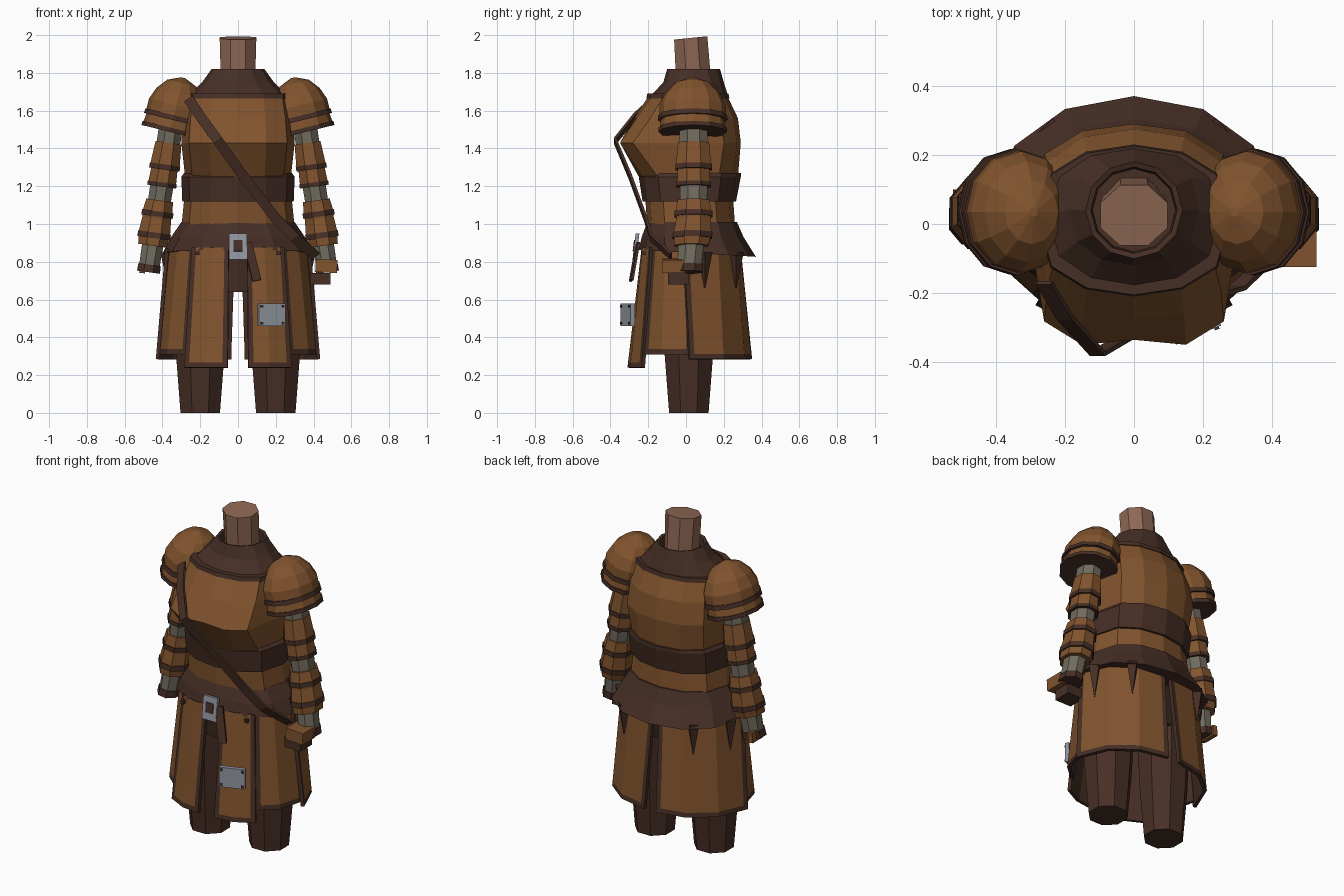
import bpy, bmesh, math
from mathutils import Vector, Matrix

cube = bpy.data.objects.get("Cube")
if cube:
    bpy.data.objects.remove(cube, do_unlink=True)


def material(name, rgb):
    m = bpy.data.materials.new(name)
    m.use_nodes = True
    m.diffuse_color = (*rgb, 1)
    m.node_tree.nodes["Principled BSDF"].inputs["Base Color"].default_value = (*rgb, 1)
    return m


LEATHER = material("tan_leather", (.22, .088, .027))
DARK = material("dark_brown", (.062, .028, .019))
SKIN = material("skin", (.27, .135, .088))
CLOTH = material("grey_cloth", (.165, .148, .115))
METAL = material("steel", (.29, .31, .36))
SIDES = (("left", 1), ("right", -1))


def finish(name, bm, *mats):
    bmesh.ops.recalc_face_normals(bm, faces=bm.faces)
    me = bpy.data.meshes.new(name)
    bm.to_mesh(me)
    bm.free()
    for m in mats:
        me.materials.append(m)
    ob = bpy.data.objects.new(name, me)
    bpy.context.collection.objects.link(ob)
    return ob


def ring(z, rx, yf, yb, cx=0, n=12, p=1, dip=0, tilt=0, slope=0):
    """Oval cross-section from front depth yf to back depth yb."""
    pts, mid, half = [], (yf + yb) / 2, (yb - yf) / 2
    for i in range(n):
        a = math.tau * (i + (.5 if n == 8 else 0)) / n
        c = math.cos(a)
        x = rx * math.sin(a)
        y = half * math.copysign(abs(c) ** p, c)
        if i == n // 2:
            y += dip
        pts.append(Vector((cx + x, mid + y, z + tilt * x + slope * y)))
    return pts


def loft(name, rings, mat, matrix=None):
    bm = bmesh.new()
    loops = [[bm.verts.new(matrix @ v if matrix else v) for v in r] for r in rings]
    n = len(loops[0])
    for a, b in zip(loops, loops[1:]):
        for i in range(n):
            j = (i + 1) % n
            bm.faces.new((a[i], a[j], b[j], b[i]))
    bm.faces.new(loops[0])
    bm.faces.new(loops[-1])
    return finish(name, bm, mat)


def box(name, loc, size, mat, rot=(0, 0, 0)):
    bm = bmesh.new()
    bmesh.ops.create_cube(bm, size=1)
    bmesh.ops.scale(bm, vec=size, verts=bm.verts)
    ob = finish(name, bm, mat)
    ob.location, ob.rotation_euler = loc, rot
    return ob


def solidify(ob, thickness, offset=0, mat_offset=0):
    m = ob.modifiers.new("thickness", "SOLIDIFY")
    m.thickness, m.offset = thickness, offset
    m.material_offset = m.material_offset_rim = mat_offset


def ribbon(name, pts, across, mat):
    bm = bmesh.new()
    w = Vector(across) / 2
    rows = [(bm.verts.new(Vector(p) - w), bm.verts.new(Vector(p) + w)) for p in pts]
    for a, b in zip(rows, rows[1:]):
        bm.faces.new((a[0], a[1], b[1], b[0]))
    solidify(finish(name, bm, mat), .014)


def panel(name, side, top, bottom, zt, zb, trim=.028):
    """Skirt panel with a dark border on its sides and bottom edge."""
    cols = [(Vector((*t, zt)), Vector((*b, zb))) for t, b in zip(top, bottom)]

    def between(a, b):
        f = trim / (b[1] - a[1]).length
        return a[0].lerp(b[0], f), a[1].lerp(b[1], f)
    cols = [cols[0], between(cols[0], cols[1]), *cols[1:-1],
            between(cols[-1], cols[-2]), cols[-1]]
    bm = bmesh.new()
    grid = []
    for t, b in cols:
        row = (t, t.lerp(b, 1 - trim / (zt - zb)), b)
        grid.append([bm.verts.new((side * v.x, v.y, v.z)) for v in row])
    last = len(grid) - 2
    for i in range(last + 1):
        for k in range(2):
            f = bm.faces.new((grid[i][k], grid[i + 1][k], grid[i + 1][k + 1], grid[i][k + 1]))
            f.material_index = int(k == 1 or i in (0, last))
    # Face outward from the body before adding thickness
    bm.normal_update()
    for f in bm.faces:
        c = f.calc_center_median()
        if f.normal.x * c.x + f.normal.y * c.y < 0:
            f.normal_flip()
    me = bpy.data.meshes.new(name)
    bm.to_mesh(me)
    bm.free()
    me.materials.append(LEATHER)
    me.materials.append(DARK)
    ob = bpy.data.objects.new(name, me)
    bpy.context.collection.objects.link(ob)
    solidify(ob, .02, -1, 1)


# Neck and collar
loft("neck", [ring(1.65, .095, -.055, .15, n=8), ring(1.985, .105, -.07, .12, n=8, slope=.1)], SKIN)
loft("collar", [ring(1.67, .27, -.195, .225, p=.8), ring(1.75, .19, -.12, .2, p=.8),
                ring(1.82, .14, -.1, .18), ring(1.815, .125, -.085, .165),
                ring(1.76, .12, -.08, .16)], DARK)

# Torso
loft("chest", [ring(1.675, .27, -.2, .22, p=.7), ring(1.56, .29, -.285, .275, p=.6, dip=.01),
               ring(1.43, .3, -.37, .29, p=.45, dip=.035), ring(1.25, .28, -.25, .275, p=.7)], LEATHER)
loft("neckline_trim", [ring(1.665, .28, -.21, .23, p=.7), ring(1.69, .275, -.205, .225, p=.7)], DARK)
loft("corset_band", [ring(1.27, .285, -.24, .29, p=.7), ring(1.25, .3, -.25, .29, p=.7),
                     ring(1.12, .295, -.23, .265, p=.7)], DARK)
loft("waist", [ring(1.13, .285, -.215, .25, p=.75), ring(.98, .3, -.205, .26, p=.75)], LEATHER)
loft("hip_belt", [ring(1.01, .3, -.205, .27, p=.8), ring(.93, .355, -.235, .305, p=.85),
                  ring(.845, .4, -.25, .37, p=.9, slope=-.06)], DARK)
loft("hips", [ring(.9, .33, -.19, .25), ring(.64, .28, -.15, .18)], DARK)

# Diagonal strap
ribbon("chest_strap", [(-.26, -.17, 1.66), (-.2, -.27, 1.57), (-.105, -.375, 1.44), (.03, -.295, 1.25),
                       (.2, -.215, 1.03), (.3, -.185, .93), (.41, -.08, .83)], (.044, 0, .031), DARK)

# Buckle and hanging strap end
box("buckle", (0, -.265, .88), (.095, .02, .14), METAL, (-.12, 0, 0))
box("buckle_opening", (0, -.274, .885), (.05, .01, .06), DARK, (-.12, 0, 0))
ribbon("belt_tail", [(.05, -.255, .9), (.1, -.29, .7)], (.045, .012, .01), DARK)

# Riveted plate on the front panel
turn = Matrix.Translation((.178, -.308, .52)) @ Matrix.Rotation(.35, 4, "Z")
box("patch_plate", turn.translation, (.15, .025, .12), METAL, turn.to_euler())
for sx in (-1, 1):
    for sz in (-1, 1):
        box("rivet", turn @ Vector((sx * .06, -.015, sz * .045)), (.014, .008, .014), DARK, turn.to_euler())

for label, s in SIDES:
    # Legs
    loft(label + "_leg", [ring(z, r, .015 - r, .015 + r, s * .2, 8)
                          for z, r in ((0, .113), (.3, .138), (.7, .155))], DARK)
    # Skirt
    panel(label + "_front_panel", s, [(.05, -.235), (.14, -.23), (.245, -.19)],
          [(.055, -.31), (.17, -.295), (.285, -.235)], .875, .24)
    panel(label + "_side_panel", s, [(.24, -.175), (.32, -.11), (.375, .02)],
          [(.275, -.22), (.375, -.13), (.42, .03)], .87, .31)
    panel(label + "_back_panel", s, [(.02, .29), (.19, .27), (.32, .17), (.385, -.01)],
          [(.04, .35), (.22, .31), (.36, .2), (.435, .02)], .87, .285)
    for x, y in ((.37, .1), (.235, .265)):
        loft(label + "_hanging_point", [ring(.85, .04, y - .04, y + .04, s * x, 4),
                                        ring(.66, .003, y - .003, y + .003, s * x, 4)], DARK)
    box(label + "_panel_pin", (s * .215, -.225, .845), (.02, .02, .02), DARK)

    # Shoulder plates, leaning in towards the neck
    lean = Matrix.Translation((s * .34, .035, 1.57)) @ Matrix.Rotation(-s * .24, 4, "Y")

    def plate(name, profile, mat):
        loft(label + name, [ring(z, r, -1.17 * r, 1.17 * r) for z, r in profile], mat, lean)
    plate("_shoulder_dome", ((-.01, .15), (.06, .15), (.125, .125), (.18, .08), (.21, .012)), LEATHER)
    plate("_shoulder_upper_trim", ((-.02, .158), (.006, .156)), DARK)
    plate("_shoulder_lower_plate", ((-.07, .15), (-.01, .143)), LEATHER)
    plate("_shoulder_lower_trim", ((-.085, .155), (-.062, .155)), DARK)

    # Sleeve and arm guards along the sloping arm
    def arm(name, profile, mat):
        rings = []
        for z, r in profile:
            cx = .365 + (1.45 - z) * .155
            cy = .04 - max(0, 1 - z) * .1
            rings.append(ring(z, r, cy - 1.2 * r, cy + 1.2 * r, s * cx, 8, tilt=s * .14))
        loft(label + name, rings, mat)
    arm("_sleeve", ((1.56, .068), (1.2, .066), (1.05, .064), (.77, .058)), CLOTH)
    arm("_upper_guard", ((1.43, .074), (1.31, .084), (1.29, .075), (1.2, .08)), LEATHER)
    arm("_upper_guard_band", ((1.315, .087), (1.288, .087)), DARK)
    arm("_upper_guard_trim", ((1.22, .083), (1.198, .083)), DARK)
    arm("_forearm_guard", ((1.125, .076), (1.06, .086), (1.03, .082), (.95, .09), (.885, .082)), LEATHER)
    arm("_forearm_upper_band", ((1.067, .09), (1.04, .09)), DARK)
    arm("_forearm_lower_band", ((.955, .094), (.925, .094)), DARK)
    arm("_cuff", ((.785, .064), (.745, .066)), DARK)

# Hand guards
box("left_hand_guard", (.468, -.065, .778), (.115, .12, .07), LEATHER, (0, .06, 0))
box("left_grip", (.435, -.04, .71), (.11, .11, .06), DARK)
box("right_hand_guard", (-.505, .05, .77), (.03, .1, .06), LEATHER, (0, .1, 0))
